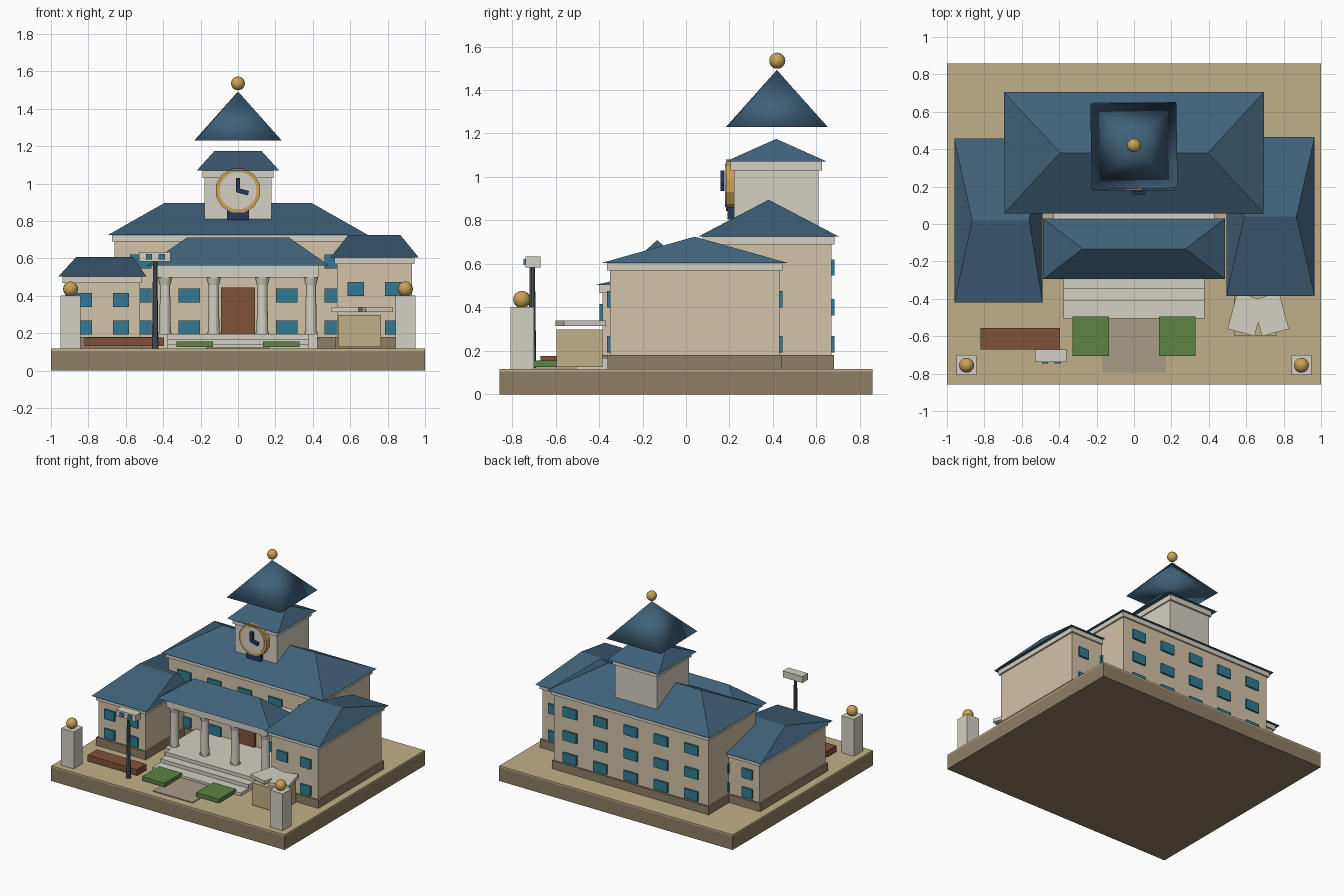
import bpy, bmesh
from math import radians
from mathutils import Matrix, Vector

if "Cube" in bpy.data.objects:
    bpy.data.objects.remove(bpy.data.objects["Cube"])


def mat(name, hexcode):
    m = bpy.data.materials.new(name)
    c = [int(hexcode[i:i + 2], 16) / 255 for i in (0, 2, 4)]
    m.diffuse_color = [v / 12.92 if v < .04 else ((v + .055) / 1.055) ** 2.4 for v in c] + [1]
    m.use_nodes = True
    m.node_tree.nodes["Principled BSDF"].inputs["Base Color"].default_value = m.diffuse_color
    return m


WALL, TRIM = mat("wall", "D2C3A8"), mat("trim", "D4D0C2")
ROOF, GLASS = mat("roof", "40627A"), mat("glass", "317A92")
STONE, SAND = mat("stone", "8E7E64"), mat("sand", "C0B088")
GOLD, WOOD = mat("gold", "C9A257"), mat("wood", "7F5238")
HEDGE, NAVY = mat("hedge", "5D8343"), mat("navy", "26375C")
PAVE, IRON = mat("paving", "A89C86"), mat("iron", "566468")


def finish(name, bm, m, smooth=False):
    bmesh.ops.recalc_face_normals(bm, faces=bm.faces)
    me = bpy.data.meshes.new(name)
    for f in bm.faces:
        f.smooth = smooth
    bm.to_mesh(me)
    bm.free()
    me.materials.append(m)
    ob = bpy.data.objects.new(name, me)
    bpy.context.collection.objects.link(ob)
    return ob


def box(name, x, y, z, m, rot=0, roty=0):
    """Box from (min, max) ranges, optionally turned about its centre."""
    bm = bmesh.new()
    size = [r[1] - r[0] for r in (x, y, z)]
    mid = Vector([(r[0] + r[1]) / 2 for r in (x, y, z)])
    M = (Matrix.Translation(mid) @ Matrix.Rotation(radians(rot), 4, 'Z')
         @ Matrix.Rotation(radians(roty), 4, 'Y') @ Matrix.Diagonal((*size, 1)))
    bmesh.ops.create_cube(bm, size=1, matrix=M)
    return finish(name, bm, m)


def cone(name, p, r1, r2, h, m, n=12, axis='Z', turn=0, smooth=False):
    """Cone or cylinder starting at p, going up (Z) or towards the front (Y)."""
    bm = bmesh.new()
    R = Matrix.Rotation(radians(90), 4, 'X') if axis == 'Y' else Matrix()
    M = (Matrix.Translation(p) @ R @ Matrix.Rotation(radians(turn), 4, 'Z')
         @ Matrix.Translation((0, 0, h / 2)))
    bmesh.ops.create_cone(bm, cap_ends=True, segments=n, radius1=r1, radius2=r2, depth=h, matrix=M)
    return finish(name, bm, m, smooth)


def ball(name, p, r):
    bm = bmesh.new()
    bmesh.ops.create_uvsphere(bm, u_segments=16, v_segments=10, radius=r, matrix=Matrix.Translation(p))
    return finish(name, bm, GOLD, True)


def hip_roof(name, x, y, z, ridge):
    """Hip roof with its ridge running along x."""
    bm = bmesh.new()
    a, b, c, d = [bm.verts.new((px, py, z[0])) for px, py in
                  ((x[0], y[0]), (x[1], y[0]), (x[1], y[1]), (x[0], y[1]))]
    ym = (y[0] + y[1]) / 2
    l, r = [bm.verts.new((px, ym, z[1])) for px in ridge]
    for f in ((a, b, r, l), (b, c, r), (c, d, l, r), (d, a, l), (d, c, b, a)):
        bm.faces.new(f)
    return finish(name, bm, ROOF)


def grow(r, d):
    return (r[0] - d, r[1] + d)


def block(name, x, y, top, eave, ridge_z, ridge):
    """Building block: plinth, walls, cornice and roof."""
    box(name + "_plinth", grow(x, .012), grow(y, .012), (.117, .18), STONE)
    box(name + "_walls", x, y, (.117, top), WALL)
    box(name + "_cornice", grow(x, .013), grow(y, .013), (top - .035, top), TRIM)
    hip_roof(name + "_roof", grow(x, eave), grow(y, eave), (top, ridge_z), ridge)


def window(name, x, y, z, w, h=.075):
    box(name, (x - w / 2, x + w / 2), (y - .014, y + .014), (z - h / 2, z + h / 2), GLASS)


# ground slab
box("base", (-1, 1), (-.857, .857), (0, .105), STONE)
box("base_top", (-1, 1), (-.857, .857), (.105, .117), SAND)

# main hall and two wings
block("main_hall", (-.66, .66), (.09, .67), .725, .035, .895, (-.395, .395))
block("right_wing", (.53, .93), (-.35, .43), .605, .036, .725, (.59, .868))
block("left_wing", (-.925, -.525), (-.385, .42), .502, .036, .607, (-.865, -.56))

# windows
for col in range(-2, 3):
    for z in (.23, .40, .583):
        window("back_window", col * .26, .67, z, .115)
        if col or z > .5:
            window("front_window", col * .26, .09, z, .115)
for cx, y0, y1, z2 in ((.73, -.35, .43, .437), (-.725, -.385, .42, .378)):
    for dx in (-.1, .1):
        for z in (.23, z2):
            for y in (y0, y1):
                window("wing_window", cx + dx, y, z, .087)

# portico, columns, door and steps
box("portico_floor", (-.425, .425), (-.29, .1), (.117, .195), TRIM)
box("entablature", (-.43, .43), (-.26, .1), (.497, .565), TRIM)
hip_roof("portico_roof", (-.487, .487), (-.295, .03), (.562, .71), (-.275, .275))
for x in (-.39, -.13, .13, .39):
    cone("column_shaft", (x, -.22, .195), .032, .027, .28, TRIM, 14, smooth=False)
    cone("column_capital", (x, -.22, .458), .03, .04, .04, TRIM, 14)
    cone("column_base", (x, -.22, .16), .038, .036, .045, TRIM, 14)
box("door", (-.09, .09), (.072, .1), (.195, .445), WOOD)
for y, z in ((-.345, .195), (-.41, .168), (-.505, .14)):
    box("step", (-.378, .378), (y, -.25), (.117, z), TRIM)

# clock tower
box("tower", (-.18, .18), (.22, .61), (.74, 1.04), TRIM)
box("tower_cornice", (-.19, .19), (.205, .625), (1.03, 1.07), TRIM)
hip_roof("tower_roof", (-.22, .22), (.18, .65), (1.07, 1.175), (-.125, .125))
cone("spire", (0, .418, 1.23), .325, 0, .262, ROOF, 4, turn=46, smooth=True)
ball("spire_ball", (0, .42, 1.535), .037)

# clock
cone("clock_rim", (0, .225, .962), .122, .122, .042, GOLD, 12, 'Y', 15)
cone("clock_face", (0, .22, .962), .1, .1, .041, TRIM, 24, 'Y')
box("minute_hand", (-.012, .012), (.158, .177), (.955, 1.03), NAVY)
box("hour_hand", (-.005, .057), (.158, .177), (.944, .968), NAVY, roty=15)
box("clock_bracket", (-.06, .06), (.19, .225), (.805, .86), NAVY)

# path, hedges and bench
box("path", (-.17, .17), (-.797, -.46), (.112, .124), PAVE)
for s in (-1, 1):
    x = sorted((s * .135, s * .33))
    box("hedge", x, (-.705, -.495), (.125, .155), HEDGE)
box("bench", (-.82, -.395), (-.67, -.555), (.13, .177), WOOD)

# gate pillars
for x in (-.895, .895):
    box("gate_pillar", (x - .054, x + .054), (-.808, -.7), (.117, .402), TRIM)
    ball("gate_ball", (x, -.755, .436), .04)

# lamp post
cone("lamp_pole", (-.443, -.707, .117), .018, .012, .47, IRON, 10)
box("lamp_head", (-.528, -.36), (-.738, -.67), (.583, .633), TRIM)
for x in (-.476, -.407):
    box("lamp_pane", (x - .017, x + .017), (-.747, -.73), (.594, .622), GLASS)

# open book on a pedestal
box("pedestal", (.535, .765), (-.595, -.385), (.125, .298), SAND)
for s in (-1, 1):
    cx = .664 + s * .066
    box("book_page", (cx - .075, cx + .075), (-.584, -.384), (.314, .34), TRIM, rot=15 * s)
